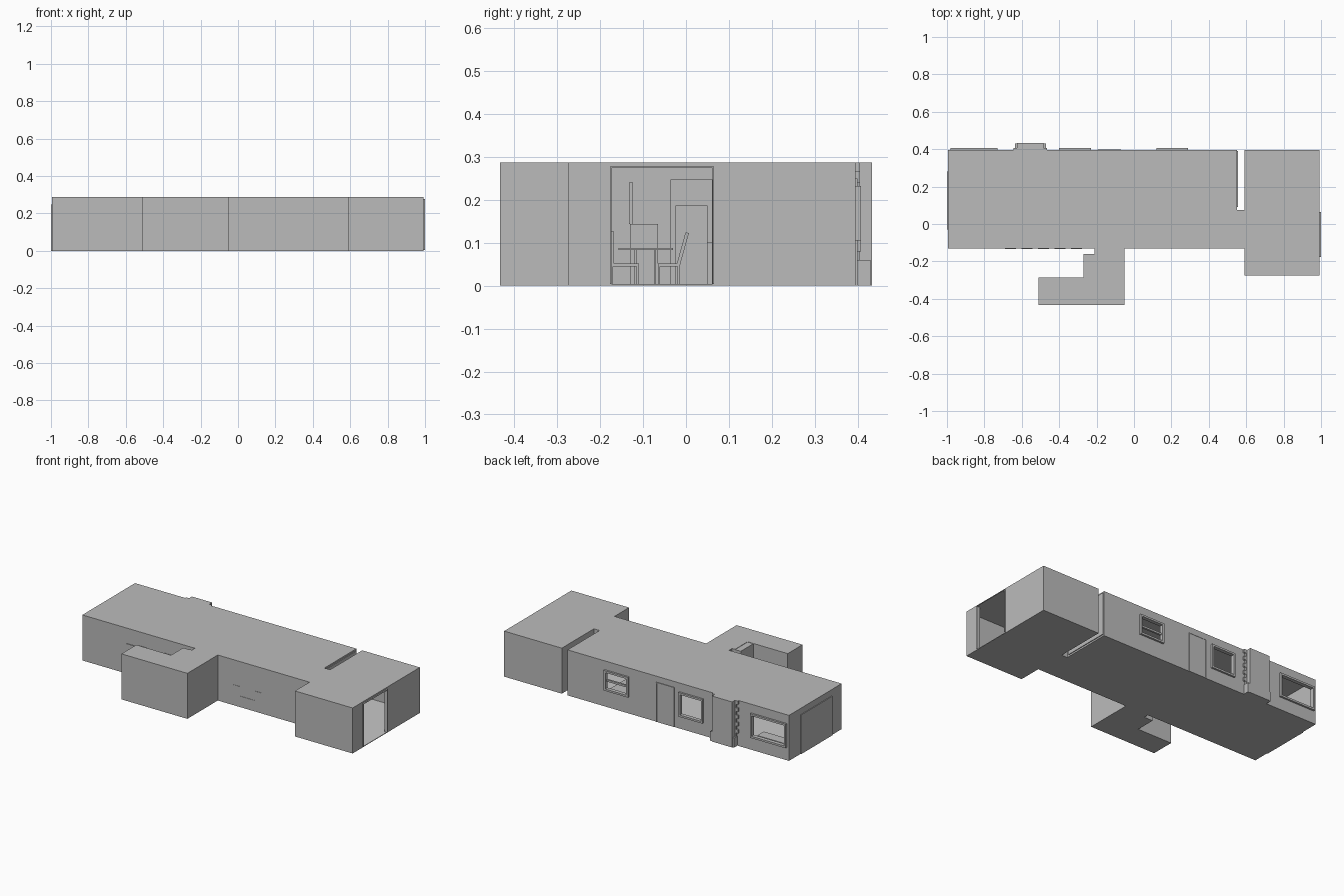
import bpy, bmesh
from mathutils import Matrix

default_cube = bpy.data.objects.get("Cube")
if default_cube:
    bpy.data.objects.remove(default_cube, do_unlink=True)

TOP = 0.287
BACK = 0.395
FRONT = -0.13
WALL = 0.012
FLOOR = 0.004
CEILING = 0.277


def material(name, value):
    mat = bpy.data.materials.new(name)
    mat.use_nodes = True
    colour = (value, value, value, 1)
    mat.diffuse_color = colour
    mat.node_tree.nodes["Principled BSDF"].inputs["Base Color"].default_value = colour
    return mat


grey = material("plaster grey", 0.5)
pale = material("pale floor grey", 0.58)


def finish(name, bm, mat=grey):
    bmesh.ops.recalc_face_normals(bm, faces=bm.faces)
    mesh = bpy.data.meshes.new(name)
    bm.to_mesh(mesh)
    bm.free()
    mesh.materials.append(mat)
    obj = bpy.data.objects.new(name, mesh)
    bpy.context.scene.collection.objects.link(obj)
    return obj


def prism(name, outline, bottom, top):
    bm = bmesh.new()
    face = bm.faces.new([bm.verts.new((x, y, bottom)) for x, y in outline])
    result = bmesh.ops.extrude_face_region(bm, geom=[face])
    moved = [item for item in result["geom"] if isinstance(item, bmesh.types.BMVert)]
    bmesh.ops.translate(bm, verts=moved, vec=(0, 0, top - bottom))
    return finish(name, bm)


def box(name, xs, ys, zs):
    bm = bmesh.new()
    bmesh.ops.create_cube(bm, size=1)
    for vert in bm.verts:
        for axis, (low, high) in enumerate((xs, ys, zs)):
            vert.co[axis] = high if vert.co[axis] > 0 else low
    return finish(name, bm)


def cut(target, xs, ys, zs):
    cutter = box("cutter", xs, ys, zs)
    cutter.hide_render = True
    modifier = target.modifiers.new("opening", "BOOLEAN")
    modifier.operation = "DIFFERENCE"
    modifier.solver = "EXACT"
    modifier.object = cutter
    bpy.context.view_layer.objects.active = target
    bpy.ops.object.modifier_apply(modifier=modifier.name)
    bpy.data.objects.remove(cutter, do_unlink=True)


# House shell from its floor plan, with the narrow gap and the bent front wing
plan = [(-0.995, FRONT), (-0.21, FRONT), (-0.21, -0.16), (-0.23, -0.16),
        (-0.23, -0.285), (-0.51, -0.285), (-0.51, -0.433), (-0.05, -0.433),
        (-0.05, FRONT), (0.59, FRONT), (0.59, -0.275), (0.992, -0.275),
        (0.992, BACK), (0.59, BACK), (0.59, 0.075), (0.55, 0.075),
        (0.55, BACK), (-0.995, BACK)]
house = prism("house_shell", plan, 0, TOP)

# Hollow rooms and the passage between them
inside = (FLOOR, CEILING)
cut(house, (-0.98, 0.535), (FRONT + WALL, BACK - WALL), inside)
cut(house, (0.605, 0.98), (-0.262, BACK - WALL), inside)
cut(house, (0.5, 0.65), (-0.035, 0.06), (FLOOR, 0.247))

# Wide opening in the end wall
cut(house, (0.95, 1.05), (-0.177, 0.065), inside)

# Back windows: left edge, right edge, sill height
windows = [(-0.98, -0.73, 0.08), (-0.4, -0.23, 0.08), (0.12, 0.29, 0.105)]
HEAD = 0.232
for left, right, sill in windows:
    cut(house, (left + WALL, right - WALL), (BACK - 0.05, BACK + 0.05),
        (sill + WALL, HEAD - WALL))

# Floors take the paler colour
house.data.materials.clear()
house.data.materials.append(grey)
house.data.materials.append(pale)
for face in house.data.polygons:
    face.material_index = int(face.normal.z > 0.9 and face.center.z < 0.02)

# Window frames
for left, right, sill in windows:
    depth = (BACK - WALL, BACK + WALL)
    for edge in (left, right - WALL):
        box("window_jamb", (edge, edge + WALL), depth, (sill, HEAD))
    for edge in (sill, HEAD - WALL):
        box("window_rail", (left, right), depth, (edge, edge + WALL))
middle = 0.16
left, right, sill = windows[-1]
box("window_middle_bar", (left, right), (BACK - WALL, BACK), (middle, middle + WALL))

# Back door and its trim
box("back_door", (-0.19, -0.075), (BACK, BACK + 0.002), (0, 0.245))
for edge in (-0.195, -0.075):
    box("door_trim", (edge, edge + 0.005), (BACK, BACK + 0.004), (0, 0.25))
box("door_head_trim", (-0.195, -0.07), (BACK, BACK + 0.004), (0.245, 0.25))

# Chimney with a wider hearth base and staggered side bricks
box("chimney", (-0.625, -0.485), (BACK - 0.01, 0.433), (0, TOP))
box("chimney_base", (-0.635, -0.47), (BACK - 0.01, 0.43), (0, 0.06))
rows = 10
step = (TOP - 0.06) / rows
for row in range(rows):
    reach = 0.02 if row % 2 else 0.008
    low = 0.06 + row * step
    for name, xs in (("right_brick", (-0.625 - reach, -0.62)),
                     ("left_brick", (-0.49, -0.485 + reach))):
        box(name, xs, (BACK - 0.005, BACK + 0.01), (low, low + step))

# Plain door panels on the end wall and along the gap
box("end_wall_panel", (-1, -0.99), (-0.03, 0.28), (0, 0.247))
box("gap_wall_panel", (0.545, 0.555), (0.09, BACK - 0.005), (0.01, CEILING))

# Trim of the wide opening
for edge in (-0.177, 0.062):
    box("opening_jamb", (0.98, 1), (edge, edge + 0.003), inside)
box("opening_head", (0.98, 1), (-0.177, 0.065), (CEILING - 0.003, CEILING))

# Small porch block in the corner of the wing
box("porch_block", (-0.27, -0.225), (-0.29, -0.16), (0, TOP - 0.002))

# Thin raised shapes on the front wall
for index in range(5):
    start = -0.69 + index * 0.088
    box("front_wall_panel", (start, start + 0.06), (FRONT - 0.004, FRONT),
        (0.1, 0.2 if index % 2 else 0.19))
for start in (0.055, 0.21):
    box("arm_panel", (start, start + 0.05), (FRONT - 0.002, FRONT), (0.01, 0.13))
box("seat_panel", (0.105, 0.21), (FRONT - 0.002, FRONT), (0.01, 0.07))


def legs(name, xs, ys, height, width=0.005):
    for x in (xs[0], xs[1] - width):
        for y in (ys[0], ys[1] - width):
            box(name, (x, x + width), (y, y + width), (FLOOR, height))


# Dining table and chairs
SEAT = 0.045
table_x = (0.64, 0.8)
table_y = (-0.157, -0.03)
box("table_top", table_x, table_y, (0.083, 0.088))
legs("table_leg", (0.7, 0.74), (-0.12, -0.07), 0.083)
for start in (0.65, 0.73):
    xs = (start, start + 0.05)
    for ys, back_y, lean in (((-0.175, -0.11), -0.172, 0),
                             ((-0.065, -0.015), -0.018, -0.27)):
        box("chair_seat", xs, ys, (SEAT, SEAT + 0.006))
        legs("chair_leg", xs, ys, SEAT)
        back = box("chair_back", xs, (-0.004, 0.004), (0, 0.078))
        back.data.transform(Matrix.Rotation(lean, 4, "X"))
        back.data.transform(Matrix.Translation((0, back_y, SEAT + 0.003)))
box("sideboard", (0.606, 0.635), (-0.13, -0.065), (FLOOR, 0.143))
box("wall_lamp", (0.606, 0.615), (-0.133, -0.123), (0.143, 0.24))

# Kitchen counter and cabinets behind the wide back window
box("kitchen_counter", (-0.975, -0.76), (0.31, 0.375), (FLOOR, 0.09))
box("kitchen_side_counter", (-0.975, -0.91), (0.05, 0.31), (FLOOR, 0.1))
box("tall_cabinet", (-0.975, -0.9), (-0.025, 0.05), (FLOOR, 0.187))

# Bed and armchair inside
box("bed", (0.12, 0.28), (0.2, 0.37), (FLOOR, 0.1))
box("armchair_seat", (0.1, 0.22), (FRONT + WALL, -0.04), (FLOOR, 0.07))
for start in (0.055, 0.21):
    box("armchair_arm", (start, start + 0.05), (FRONT + WALL, -0.04), (FLOOR, 0.1))
